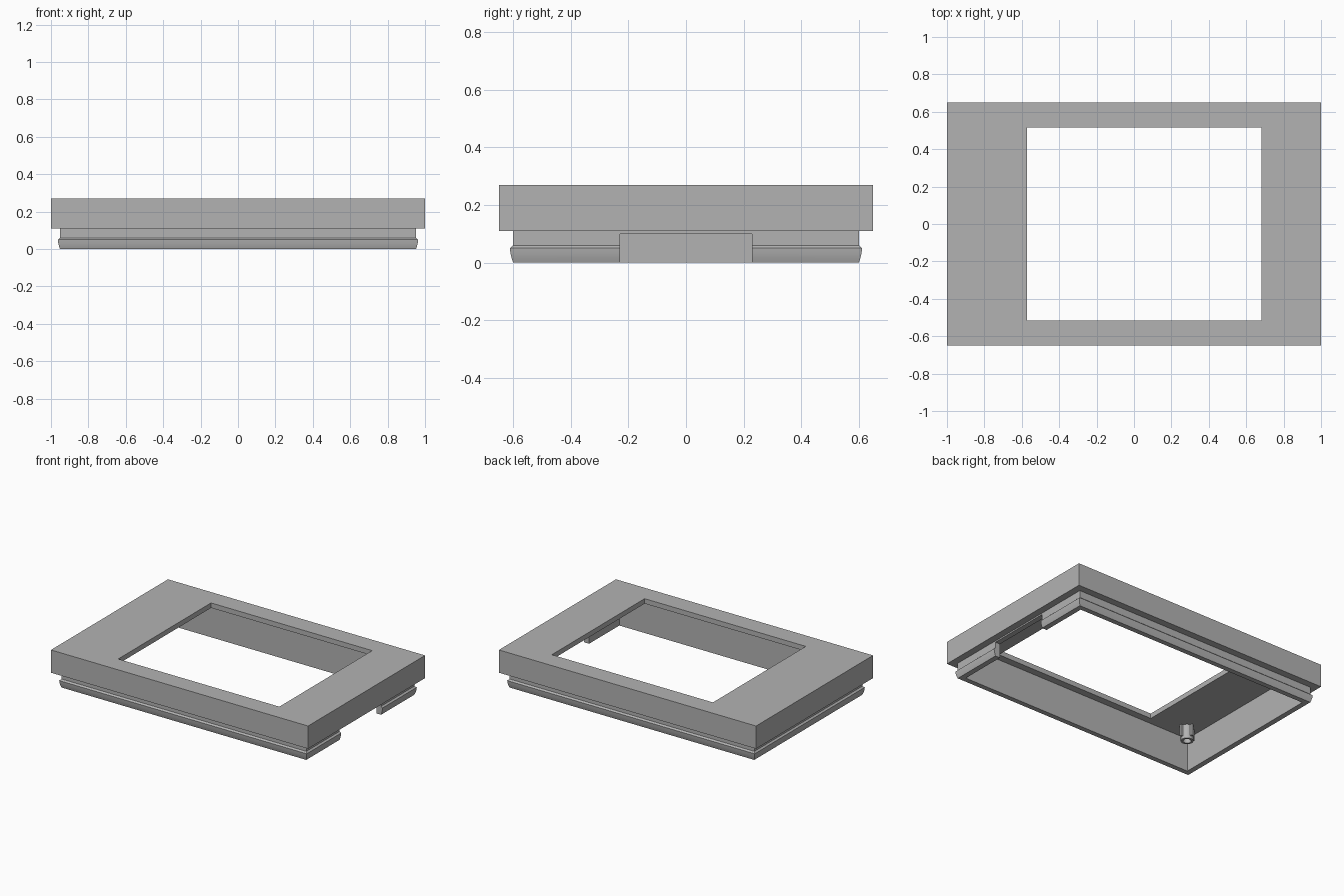
import bpy, bmesh, math
from mathutils import Matrix, Vector

cube = bpy.data.objects.get("Cube")
if cube:
    bpy.data.objects.remove(cube, do_unlink=True)

grey = bpy.data.materials.new("plain grey")
grey.use_nodes = True
colour = (0.45, 0.45, 0.45, 1)
grey.diffuse_color = colour
grey.node_tree.nodes["Principled BSDF"].inputs["Base Color"].default_value = colour


def make_object(name, bm):
    bmesh.ops.recalc_face_normals(bm, faces=bm.faces)
    mesh = bpy.data.meshes.new(name)
    bm.to_mesh(mesh)
    bm.free()
    mesh.materials.append(grey)
    obj = bpy.data.objects.new(name, mesh)
    bpy.context.collection.objects.link(obj)
    return obj


def select(obj):
    bpy.ops.object.select_all(action='DESELECT')
    obj.select_set(True)
    bpy.context.view_layer.objects.active = obj


def add_box(bm, centre, size, turn=0):
    matrix = (Matrix.Translation(centre) @ Matrix.Rotation(turn, 4, 'Z')
              @ Matrix.Diagonal((*size, 1)))
    bmesh.ops.create_cube(bm, size=1, matrix=matrix)


def loft(bm, rings):
    """Join closed rings into a tube whose last ring meets the first."""
    loops = [[bm.verts.new(p) for p in ring] for ring in rings]
    for a, b in zip(loops, loops[1:] + loops[:1]):
        n = len(a)
        for i in range(n):
            j = (i + 1) % n
            bm.faces.new((a[i], a[j], b[j], b[i]))


def rectangle(hx, hy, z, cx=0):
    return [(cx + sx * hx, sy * hy, z)
            for sx, sy in ((-1, -1), (1, -1), (1, 1), (-1, 1))]


# Frame: snap-fit skirt, thick bezel, off-centre window and hollow underside
NECK_X, NECK_Y, CEILING = 0.952, 0.601, 0.235
skirt = [(0, 0), (0.005, 0.015), (0.009, 0.032), (0.011, 0.05), (0, 0.06), (0, 0.11)]
rings = [rectangle(NECK_X + d, NECK_Y + d, z) for d, z in skirt]
rings += [rectangle(1, 0.65, 0.11), rectangle(1, 0.65, 0.27)]
rings += [rectangle(0.627, 0.516, z, 0.056) for z in (0.27, CEILING)]
rings += [rectangle(0.915, 0.566, z) for z in (CEILING, 0)]
bm = bmesh.new()
loft(bm, rings)
frame = make_object("bezel_frame", bm)

# Cable notch through the left side of the skirt
bm = bmesh.new()
add_box(bm, Vector((0.95, 0, 0)), (0.2, 0.46, 0.2))
cutter = make_object("notch_cutter", bm)
cutter.hide_render = True
cut = frame.modifiers.new("notch", 'BOOLEAN')
cut.operation = 'DIFFERENCE'
cut.solver = 'EXACT'
cut.object = cutter
select(frame)
bpy.ops.object.modifier_apply(modifier=cut.name)
bpy.data.objects.remove(cutter, do_unlink=True)
bpy.ops.object.shade_smooth_by_angle(angle=math.radians(20))


# Hollow screw posts with four ribs, hanging under the wide margin
def circle(r, z, centre, n=24):
    return [(centre[0] + r * math.cos(math.tau * i / n),
             centre[1] + r * math.sin(math.tau * i / n), z) for i in range(n)]


for name, y in (("front_screw_post", -0.455), ("back_screw_post", 0.455)):
    centre, low, high = (-0.82, y), 0.135, CEILING + 0.005
    bm = bmesh.new()
    loft(bm, [circle(r, z, centre) for r, z in
              ((0.04, low), (0.04, high), (0.026, high), (0.026, low))])
    for k in range(4):
        angle = k * math.pi / 2
        add_box(bm, Vector((centre[0] + 0.045 * math.cos(angle),
                            y + 0.045 * math.sin(angle), (low + high) / 2 + 0.01)),
                (0.02, 0.014, high - low - 0.02), angle)
    select(make_object(name, bm))
    bpy.ops.object.shade_smooth_by_angle(angle=math.radians(30))
